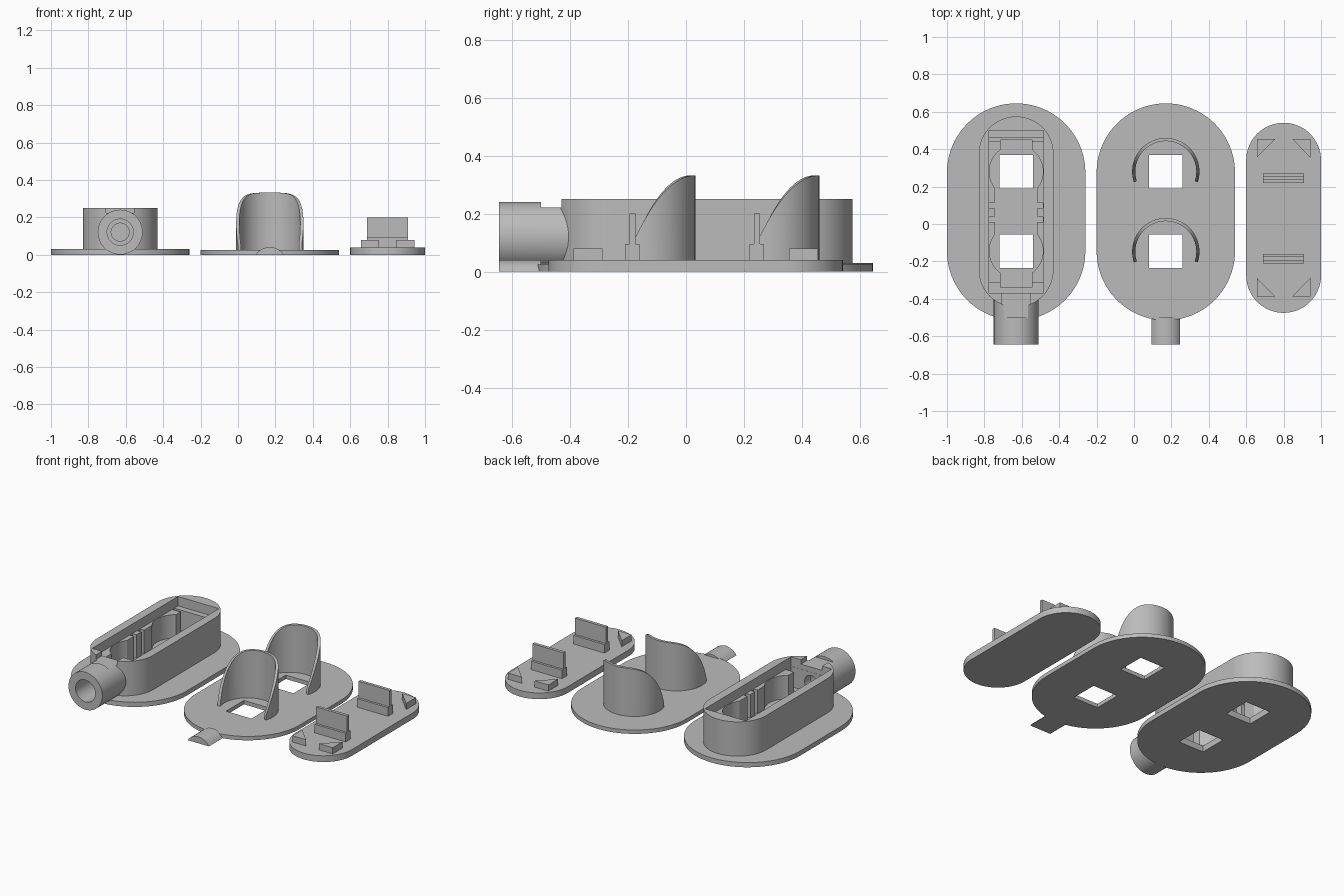
import bpy, bmesh, math

if "Cube" in bpy.data.objects:
    bpy.data.objects.remove(bpy.data.objects["Cube"])

grey = bpy.data.materials.new("plain grey")
grey.use_nodes = True
grey.diffuse_color = (0.5, 0.5, 0.5, 1)
grey.node_tree.nodes["Principled BSDF"].inputs["Base Color"].default_value = (0.5, 0.5, 0.5, 1)


def finish(name, bm):
    bmesh.ops.recalc_face_normals(bm, faces=bm.faces)
    mesh = bpy.data.meshes.new(name)
    bm.to_mesh(mesh)
    bm.free()
    mesh.materials.append(grey)
    obj = bpy.data.objects.new(name, mesh)
    bpy.context.collection.objects.link(obj)
    return obj


def prism(name, outline, z0, z1):
    """Extrude a flat outline upward from z0 to z1."""
    bm = bmesh.new()
    face = bm.faces.new([bm.verts.new((x, y, z0)) for x, y in outline])
    up = bmesh.ops.extrude_face_region(bm, geom=[face])["geom"]
    bmesh.ops.translate(bm, vec=(0, 0, z1 - z0),
                        verts=[v for v in up if isinstance(v, bmesh.types.BMVert)])
    return finish(name, bm)


def box(name, x0, x1, y0, y1, z0, z1):
    return prism(name, [(x0, y0), (x1, y0), (x1, y1), (x0, y1)], z0, z1)


def arc(cx, cy, r, start, end, steps):
    angles = [math.radians(start + (end - start) * i / steps) for i in range(steps + 1)]
    return [(cx + r * math.cos(a), cy + r * math.sin(a)) for a in angles]


def stadium(name, cx, cy, r, half_length, z0, z1):
    s = half_length - r
    return prism(name, arc(cx, cy + s, r, 0, 180, 40) + arc(cx, cy - s, r, 180, 360, 40), z0, z1)


def cylinder_y(name, cx, cz, r, y0, y1):
    obj = prism(name, arc(0, 0, r, 0, 352.5, 47), -y1, -y0)
    for v in obj.data.vertices:
        x, y, z = v.co
        v.co = (cx + x, -z, cz + y)
    return obj


def combine(target, tool, operation):
    mod = target.modifiers.new("cut", "BOOLEAN")
    mod.operation, mod.solver, mod.object = operation, "EXACT", tool
    bpy.context.view_layer.objects.active = target
    bpy.ops.object.modifier_apply(modifier=mod.name)
    bpy.data.objects.remove(tool)


def cut(target, tool):
    combine(target, tool, "DIFFERENCE")


CY = 0.065                      # shared centre of the long plates
HOLES = (0.28, -0.145)          # centres of the square windows
AX, BX, CX = -0.63, 0.17, 0.8   # centres of housing, hooded plate and lid

# Housing: flange, stadium wall and cable tube joined
housing = stadium("housing", AX, CY, 0.37, 0.58, 0, 0.03)
combine(housing, stadium("wall", AX, CY, 0.2, 0.51, 0.01, 0.25), "UNION")
combine(housing, cylinder_y("tube", AX, 0.121, 0.12, -0.645, -0.39), "UNION")

# Housing cavity: lid recess, window pockets, end channels and centre bay
FLOOR = 0.04


def pocket(half, y0, y1, z0=FLOOR, z1=0.3):
    cut(housing, box("pocket", AX - half, AX + half, y0, y1, z0, z1))


pocket(0.145, -0.37, 0.5, 0.19)
pocket(0.085, -0.34, 0.45)
pocket(0.115, -0.13, 0.26)
pocket(0.145, 0.441, 0.461, 0.06)
pocket(0.145, -0.369, -0.315, 0.06)
for y in (0.01, 0.085):
    pocket(0.144, y, y + 0.027)
for y in HOLES:
    cut(housing, prism("round_pocket", arc(AX, y, 0.1435, 0, 352.5, 47), FLOOR, 0.3))
    pocket(0.09, y - 0.09, y + 0.09, -0.1, 0.1)

# Cable bore and the notch above it
cut(housing, cylinder_y("bore", AX, 0.121, 0.07, -0.7, -0.43))
cut(housing, cylinder_y("inner_bore", AX, 0.121, 0.048, -0.5, -0.3))
pocket(0.075, -0.5, -0.36, 0.222)

# Hooded plate with two square windows
plate = stadium("window_plate", BX, CY, 0.37, 0.58, 0, 0.025)
for y in HOLES:
    cut(plate, box("window", BX - 0.09, BX + 0.09, y - 0.09, y + 0.09, -0.1, 0.1))

# Pull tab: shallow arched strip
pull_tab = prism("pull_tab", arc(0, -0.076, 0.091, 33.4, 146.6, 12), 0.5, 0.645)
for v in pull_tab.data.vertices:
    x, y, z = v.co
    v.co = (BX + x, -z, max(y + 0.026, 0) if y > -0.0259 else 0)


def hood(name, cx, cy):
    """Curved shell whose top edge falls away toward the front."""
    bm = bmesh.new()
    outer, inner = (arc(cx, cy, r, -18, 198, 60) for r in (0.18, 0.163))
    rings = []
    for (ox, oy), (ix, iy) in zip(outer, inner):
        top = max(0.05, 0.332 - 5 * (cy + 0.18 - oy) ** 2)
        rings.append([bm.verts.new(p) for p in
                      ((ox, oy, 0.015), (ox, oy, top), (ix, iy, top), (ix, iy, 0.015))])
    for a, b in zip(rings, rings[1:]):
        for i in range(4):
            j = (i + 1) % 4
            bm.faces.new((a[i], a[j], b[j], b[i]))
    bm.faces.new(rings[0])
    bm.faces.new(rings[-1])
    return finish(name, bm)


hood("rear_hood", BX, HOLES[0])
hood("front_hood", BX, HOLES[1] - 0.003)

# Lid with clips and corner locators
stadium("lid", CX, 0.033, 0.2, 0.508, 0, 0.04)
for side, y in (("rear", 0.245), ("front", -0.185)):
    box(side + "_clip_foot", CX - 0.11, CX + 0.11, y - 0.025, y + 0.025, 0.035, 0.095)
    box(side + "_clip_blade", CX - 0.11, CX + 0.11, y - 0.01, y + 0.01, 0.09, 0.2)
for side, y, d in (("rear", 0.455, -0.1), ("front", -0.388, 0.1)):
    for hand, s in (("left", 1), ("right", -1)):
        x = CX + s * 0.143
        prism(side + "_" + hand + "_locator",
              [(x, y), (x - s * 0.098, y), (x, y + d)], 0.035, 0.08)

# Smooth curved walls, crisp edges
for obj in bpy.context.scene.objects:
    obj.select_set(obj.type == "MESH")
bpy.context.view_layer.objects.active = housing
bpy.ops.object.shade_smooth_by_angle(angle=math.radians(30))
